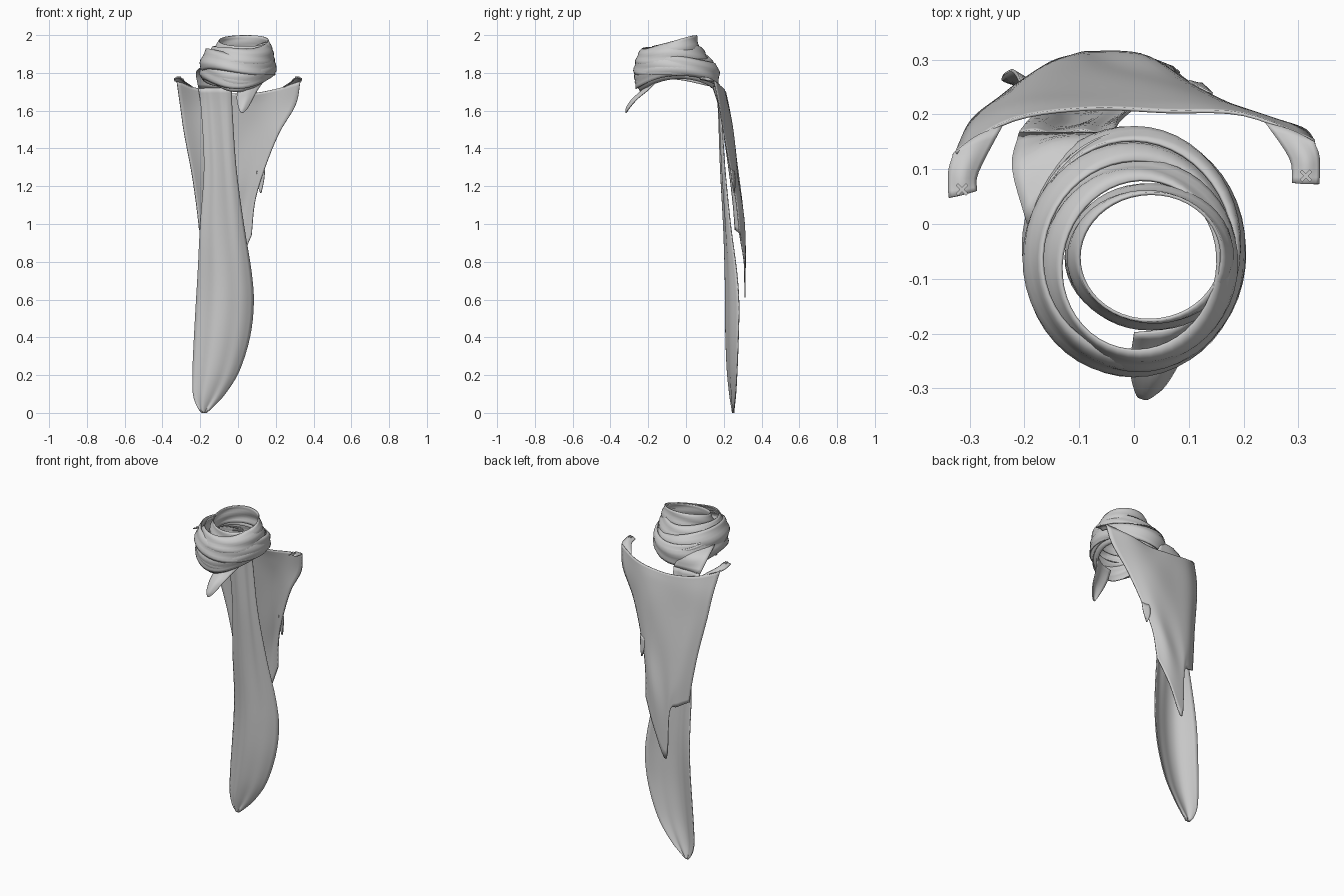
import bpy, math
from math import sin, cos, pi
from mathutils import Vector


def spline(pts, n):
    """Catmull-Rom through pts, n steps per span."""
    p = [Vector(q) for q in pts]
    p = [2 * p[0] - p[1]] + p + [2 * p[-1] - p[-2]]
    out = []
    for i in range(1, len(p) - 2):
        a, b, c, d = p[i - 1:i + 3]
        for k in range(n):
            t = k / n
            out.append(0.5 * (2 * b + (c - a) * t + (2 * a - 5 * b + 4 * c - d) * t * t
                              + (3 * b - a - 3 * c + d) * t ** 3))
    return out + [p[-2]]


def make_sheet(name, rows, closed=False, thick=0.006):
    """Cloth surface from a grid of points."""
    n = len(rows[0])
    verts = [v for r in rows for v in r]
    faces = []
    for i in range(len(rows) - 1):
        for j in range(n if closed else n - 1):
            k = (j + 1) % n
            faces.append((i * n + j, i * n + k, (i + 1) * n + k, (i + 1) * n + j))
    me = bpy.data.meshes.new(name)
    me.from_pydata(verts, [], faces)
    ob = bpy.data.objects.new(name, me)
    bpy.context.collection.objects.link(ob)
    for f in me.polygons:
        f.use_smooth = True
    me.set_sharp_from_angle(angle=math.radians(50))
    m = ob.modifiers.new("thickness", "SOLIDIFY")
    m.thickness = thick
    m.offset = 0
    return ob


def loft(name, rows, nu=4, nv=4):
    rows = [spline(r, nu) for r in rows]
    cols = [spline(c, nv) for c in zip(*rows)]
    return make_sheet(name, list(zip(*cols)))


def strip(name, stations, ripple=0.0):
    """Cloth strip: each station is z, left x, right x, edge y, forward bow."""
    rows = []
    for z, x0, x1, y, bow in stations:
        rows.append([(x0 + (x1 - x0) * u, y - bow * sin(pi * u) + ripple * sin(4 * pi * u), z)
                     for u in (0, .17, .33, .5, .67, .83, 1)])
    return loft(name, rows, 3, 4)


# Neck wraps: centre x/y, radii, mid z, half height, side tilt, back tilt,
# arch over the shoulders, bulge, lean, fold amount, phase
wraps = [
    (.03, -.06, .142, .120, 1.915, .055, .000, .030, .000, .006, .008, .2, 0.0),
    (.01, -.075, .160, .170, 1.890, .050, .008, .004, .004, .014, .016, 1, 1.0),
    (.00, -.060, .180, .195, 1.850, .055, -.012, -.010, .008, .014, .016, 1, 2.3),
    (.00, -.048, .185, .208, 1.805, .055, .012, .005, .022, .014, .004, 1, 3.6),
    (.00, -.050, .170, .203, 1.790, .045, -.008, .010, .030, .012, -.012, 1, 5.0),
]
for i, (cx, cy, rx, ry, zc, h, tx, ty, arch, bulge, lean, fold, ph) in enumerate(wraps):
    rows = []
    for k in range(9):
        v = k / 4 - 1
        row = []
        for j in range(48):
            a = 2 * pi * j / 48
            hh = h * (1 + .15 * fold * sin(2 * a + ph))
            off = bulge * (1 - v * v) - lean * v + .004 * sin(5 * v + 2 * a + ph)
            row.append((cx + (rx + off) * cos(a), cy + (ry + off) * sin(a),
                        zc + hh * v + tx * cos(a) + ty * sin(a) + arch * cos(2 * a)
                        + .004 * fold * sin(3 * a + ph)))
        rows.append(row)
    make_sheet(f"neck_wrap_{i + 1}", rows, closed=True)

# Short scarf end poking out under the chin
loft("short_scarf_end", [
    [(.00, -.20, 1.74), (.07, -.19, 1.75), (.14, -.15, 1.76)],
    [(-.005, -.235, 1.69), (.05, -.24, 1.70), (.105, -.20, 1.71)],
    [(-.005, -.275, 1.65), (.04, -.285, 1.66), (.08, -.255, 1.665)],
    [(.005, -.310, 1.61), (.027, -.315, 1.615), (.055, -.295, 1.62)],
    [(.015, -.317, 1.59), (.022, -.318, 1.588), (.032, -.314, 1.592)],
])

# Where the long tail leaves the neck wraps
loft("long_tail_root", [
    [(-.195, .00, 1.83), (-.14, .07, 1.83), (-.07, .12, 1.82)],
    [(-.222, .10, 1.80), (-.15, .145, 1.79), (-.055, .155, 1.78)],
    [(-.210, .165, 1.72), (-.12, .165, 1.72), (-.034, .165, 1.72)],
])

# Long scarf tail hanging down the back
strip("long_scarf_tail", [
    (1.72, -.210, -.034, .165, .00),
    (1.60, -.195, -.030, .185, .01),
    (1.30, -.180, -.010, .205, .02),
    (1.00, -.200, .030, .235, .035),
    (.75, -.212, .070, .268, .06),
    (.58, -.222, .082, .280, .07),
    (.40, -.232, .062, .277, .065),
    (.22, -.240, .005, .270, .05),
    (.10, -.238, -.070, .263, .03),
    (.03, -.215, -.135, .255, .01),
    (.00, -.190, -.170, .25, .00),
], ripple=.005)

# Torn cape behind the tail
loft("cape", [
    [(-.325, .13, 1.76), (-.22, .19, 1.72), (-.08, .21, 1.695),
     (.06, .205, 1.69), (.20, .20, 1.715), (.33, .15, 1.755)],
    [(-.305, .175, 1.62), (-.21, .215, 1.62), (-.08, .225, 1.62),
     (.05, .225, 1.62), (.17, .215, 1.62), (.305, .175, 1.63)],
    [(-.285, .20, 1.48), (-.20, .235, 1.48), (-.08, .245, 1.48),
     (.04, .25, 1.48), (.13, .235, 1.48), (.217, .20, 1.48)],
    [(-.245, .23, 1.27), (-.18, .265, 1.28), (-.10, .280, 1.24),
     (-.02, .278, 1.22), (.07, .268, 1.26), (.140, .235, 1.29)],
    [(-.220, .25, 1.10), (-.165, .285, 1.10), (-.11, .305, 1.03),
     (-.07, .310, .92), (.02, .305, 1.03), (.09, .265, 1.12)],
    [(-.205, .26, .97), (-.15, .295, .94), (-.105, .308, .90),
     (-.085, .312, .61), (0, .31, .78), (.072, .285, .94)],
], 5, 6)

# Small torn point on the cape's right edge
loft("cape_torn_point", [
    [(.10, .255, 1.28), (.12, .248, 1.28), (.143, .237, 1.29)],
    [(.10, .260, 1.22), (.12, .252, 1.22), (.137, .243, 1.23)],
    [(.118, .255, 1.165), (.121, .255, 1.163), (.124, .255, 1.165)],
], 2, 3)

# Shoulder tabs with crossed stitches
for side, s, dx, dy in (("left", -1, .002, -.025), ("right", 1, .0, .0)):
    loft(f"{side}_shoulder_tab", [
        [(s * .29 + dx, .075 + dy * .6, 1.765), (s * .312, .073 + dy * .8, 1.775),
         (s * .338, .073 + dy, 1.77)],
        [(s * .285, .12 + dy, 1.755), (s * .312, .12 + dy, 1.772), (s * .338, .12 + dy, 1.76)],
        [(s * .24, .185 + dy * .2, 1.725), (s * .285, .172 + dy * .4, 1.742),
         (s * .33, .15 + dy * .8, 1.757)],
    ])
    for k, turn in enumerate((pi / 4, -pi / 4)):
        bpy.ops.mesh.primitive_cube_add(size=1, location=(s * .314, .088 + dy, 1.779),
                                        rotation=(0, 0, turn))
        ob = bpy.context.object
        ob.name = f"{side}_stitch_{k + 1}"
        ob.scale = (.026, .006, .006)
